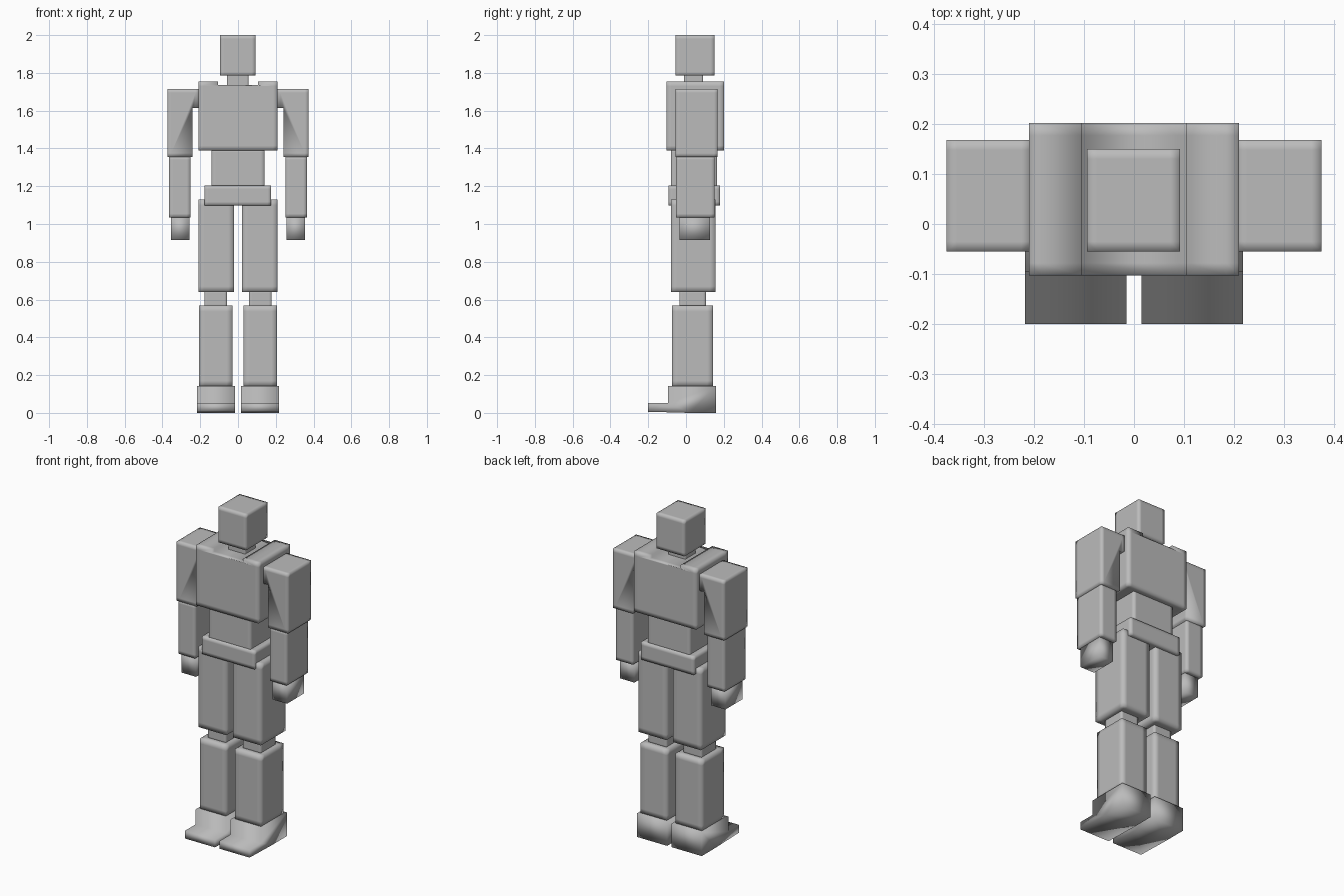
import bpy, bmesh
from mathutils import Vector

if "Cube" in bpy.data.objects:
    bpy.data.objects.remove(bpy.data.objects["Cube"])

grey = bpy.data.materials.new("plain grey")
grey.use_nodes = True
COLOUR = (0.5, 0.5, 0.5, 1)
grey.diffuse_color = COLOUR
grey.node_tree.nodes["Principled BSDF"].inputs["Base Color"].default_value = COLOUR


def prism(name, outline, axis, lo, hi, edge=0.0):
    """Extrude an outline along x or y; support loops keep soft edges tight."""
    bm = bmesh.new()
    place = (lambda a, z: (lo, a, z)) if axis == "x" else (lambda a, z: (a, lo, z))
    face = bm.faces.new([bm.verts.new(place(a, z)) for a, z in outline])
    out = bmesh.ops.extrude_face_region(bm, geom=[face])
    step = Vector((hi - lo, 0, 0)) if axis == "x" else Vector((0, hi - lo, 0))
    bmesh.ops.translate(bm, vec=step,
                        verts=[v for v in out["geom"] if isinstance(v, bmesh.types.BMVert)])
    if edge:
        for i in range(3):
            values = [v.co[i] for v in bm.verts]
            for cut in (min(values) + edge, max(values) - edge):
                co, no = Vector(), Vector()
                co[i], no[i] = cut, 1
                bmesh.ops.bisect_plane(bm, geom=bm.verts[:] + bm.edges[:] + bm.faces[:],
                                       plane_co=co, plane_no=no)
    bmesh.ops.recalc_face_normals(bm, faces=bm.faces[:])
    for f in bm.faces:
        f.smooth = True
    mesh = bpy.data.meshes.new(name)
    bm.to_mesh(mesh)
    bm.free()
    mesh.materials.append(grey)
    obj = bpy.data.objects.new(name, mesh)
    bpy.context.collection.objects.link(obj)
    return obj


def box(name, x, y, z, edge=0.02):
    rect = [(x[0], z[0]), (x[1], z[0]), (x[1], z[1]), (x[0], z[1])]
    return prism(name, rect, "y", y[0], y[1], edge)


# Head, neck and trunk
box("head", (-0.094, 0.092), (-0.055, 0.15), (1.785, 2.0))
box("neck", (-0.058, 0.055), (-0.01, 0.09), (1.72, 1.80), 0.01)
chest = [(-0.21, 1.39), (0.21, 1.39), (0.21, 1.755), (0.105, 1.755),
         (0.105, 1.735), (-0.105, 1.735), (-0.105, 1.755), (-0.21, 1.755)]
prism("chest", chest, "y", -0.103, 0.202, 0.025)
box("waist", (-0.14, 0.14), (-0.08, 0.165), (1.19, 1.40))
box("hips", (-0.178, 0.176), (-0.092, 0.18), (1.098, 1.205))

# Arms and legs; the left side is +x
for side, s in (("left", 1), ("right", -1)):
    def limb(part, x0, x1, y, z, edge=0.02):
        box(f"{side}_{part}", sorted((s * x0, s * x1)), y, z, edge)

    sleeve = [(0.205, 1.615), (0.24, 1.615), (0.24, 1.355),
              (0.374, 1.355), (0.374, 1.715), (0.205, 1.715)]
    prism(f"{side}_upper_arm", [(s * a, z) for a, z in sleeve], "y", -0.055, 0.168, 0.02)
    limb("forearm", 0.252, 0.364, (-0.053, 0.152), (1.035, 1.36))
    limb("hand", 0.258, 0.354, (-0.035, 0.127), (0.915, 1.04), 0)
    limb("thigh", 0.022, 0.21, (-0.08, 0.157), (0.64, 1.13), 0.03)
    limb("knee", 0.058, 0.178, (-0.035, 0.105), (0.56, 0.65), 0.015)
    limb("shin", 0.03, 0.206, (-0.073, 0.142), (0.14, 0.568), 0.03)
    foot = [(-0.20, 0.006), (-0.20, 0.052), (-0.095, 0.052), (-0.095, 0.143),
            (0.16, 0.143), (0.16, 0.0), (0.02, 0.0)]
    prism(f"{side}_foot", foot, "x", s * 0.015, s * 0.218)
